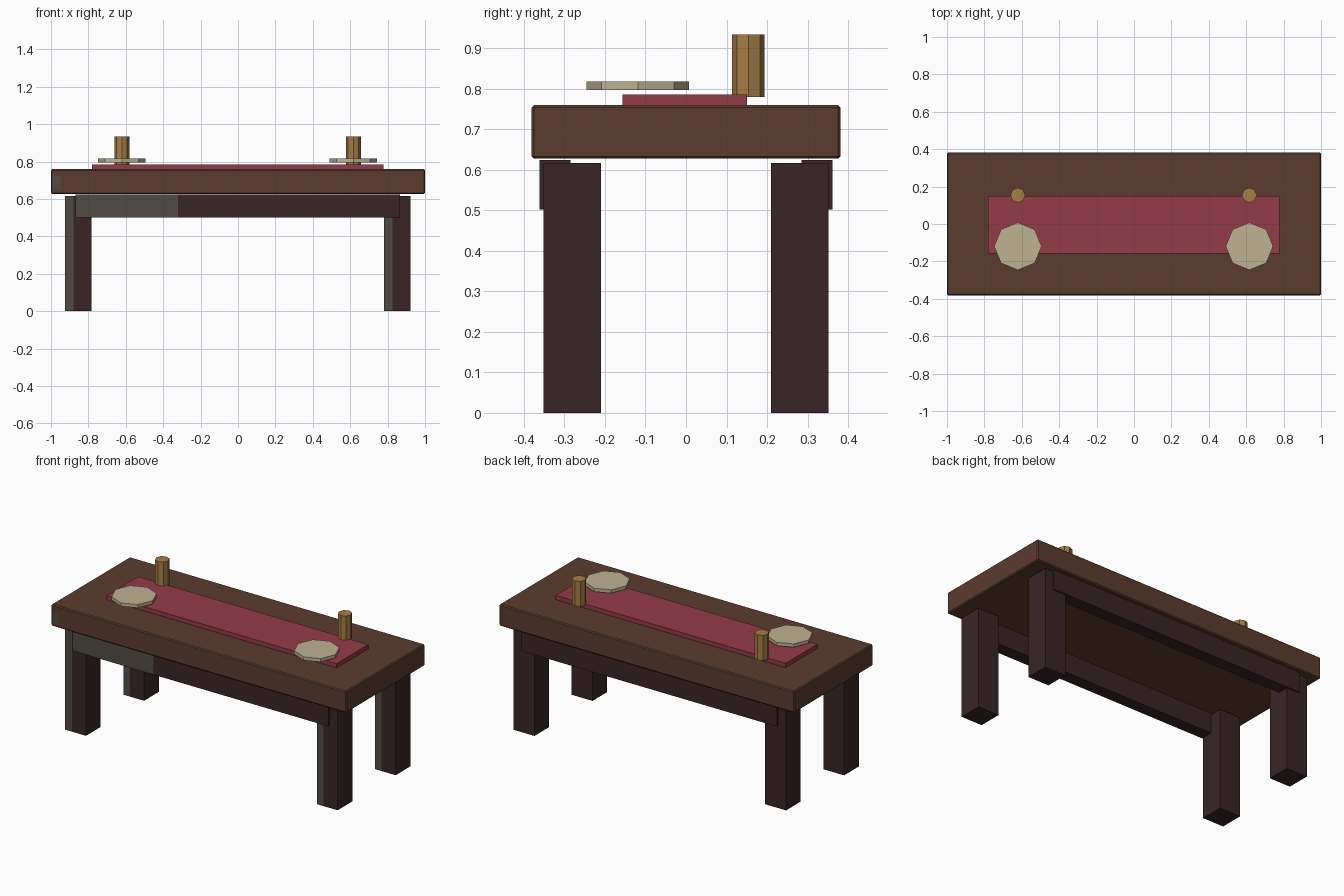
import bpy, bmesh
from mathutils import Vector

if "Cube" in bpy.data.objects:
    bpy.data.objects.remove(bpy.data.objects["Cube"])


def material(name, rgb):
    m = bpy.data.materials.new(name)
    lin = [((c / 255 + 0.055) / 1.055) ** 2.4 for c in rgb]
    m.diffuse_color = (*lin, 1)
    m.use_nodes = True
    m.node_tree.nodes["Principled BSDF"].inputs["Base Color"].default_value = m.diffuse_color
    return m


BROWN = material("brown wood", (92, 60, 45))
DARK = material("dark wood", (56, 37, 38))
GREY = material("worn grey", (82, 75, 69))
RED = material("red cloth", (148, 59, 72))
CREAM = material("cream plate", (190, 178, 146))
BRASS = material("brass", (166, 125, 70))


def finish(bm, name, mats):
    me = bpy.data.meshes.new(name)
    bm.to_mesh(me)
    bm.free()
    for m in mats:
        me.materials.append(m)
    ob = bpy.data.objects.new(name, me)
    bpy.context.collection.objects.link(ob)
    return ob


def box(name, lo, hi, mats, bevel=0, cuts=(), worn=None):
    """Box from corner to corner; front faces passing the worn rule get material 1."""
    lo, hi = Vector(lo), Vector(hi)
    bm = bmesh.new()
    bmesh.ops.create_cube(bm, size=1)
    for v in bm.verts:
        v.co = (lo + hi) / 2 + v.co * (hi - lo)
    if bevel:
        bmesh.ops.bevel(bm, geom=bm.edges[:], offset=bevel, segments=1, affect='EDGES')
    for co, no in cuts:
        bmesh.ops.bisect_plane(bm, geom=bm.verts[:] + bm.edges[:] + bm.faces[:],
                               plane_co=co, plane_no=no)
    bm.normal_update()
    if worn:
        for f in bm.faces:
            if f.normal.y < -0.9 and worn(f.calc_center_median()):
                f.material_index = 1
    return finish(bm, name, mats)


def cylinder(name, x, y, z0, z1, r, mat):
    bm = bmesh.new()
    bmesh.ops.create_cone(bm, cap_ends=True, segments=8, radius1=r, radius2=r, depth=z1 - z0)
    bmesh.ops.translate(bm, verts=bm.verts[:], vec=(x, y, (z0 + z1) / 2))
    return finish(bm, name, [mat])


X, Z = (1, 0, 0), (0, 0, 1)

# Table top with a small worn patch at the front left corner
box("table_top", (-1, -0.381, 0.627), (1, 0.381, 0.759), [BROWN, GREY], 0.006,
    [((-0.95, 0, 0), X), ((0, 0, 0.645), Z), ((0, 0, 0.72), Z)],
    lambda c: c.x < -0.95 and 0.645 < c.z < 0.72)

# Long aprons, worn along the left of the front face
for side, y in (("front", -0.323), ("back", 0.323)):
    box(side + "_apron", (-0.869, y - 0.038, 0.502), (0.867, y + 0.038, 0.624),
        [DARK, GREY], 0, [((-0.32, 0, 0), X)], lambda c: c.x < -0.32)

# Four legs with a worn strip on the left of each front face
for side, y in (("front", -0.281), ("back", 0.281)):
    for hand, x in (("left", -0.854), ("right", 0.851)):
        box(f"{side}_{hand}_leg", (x - 0.0705, y - 0.071, 0), (x + 0.0705, y + 0.071, 0.617),
            [DARK, GREY], 0, [((x - 0.025, 0, 0), X)], lambda c, x=x: c.x < x - 0.025)

# Table runner
box("runner", (-0.78, -0.157, 0.755), (0.778, 0.15, 0.785), [RED])

# Plates and cups
for hand, x in (("left", -0.621), ("right", 0.617)):
    cylinder(hand + "_plate", x, -0.119, 0.796, 0.817, 0.127, CREAM)
    cylinder(hand + "_cup", x, 0.154, 0.779, 0.933, 0.04, BRASS)
